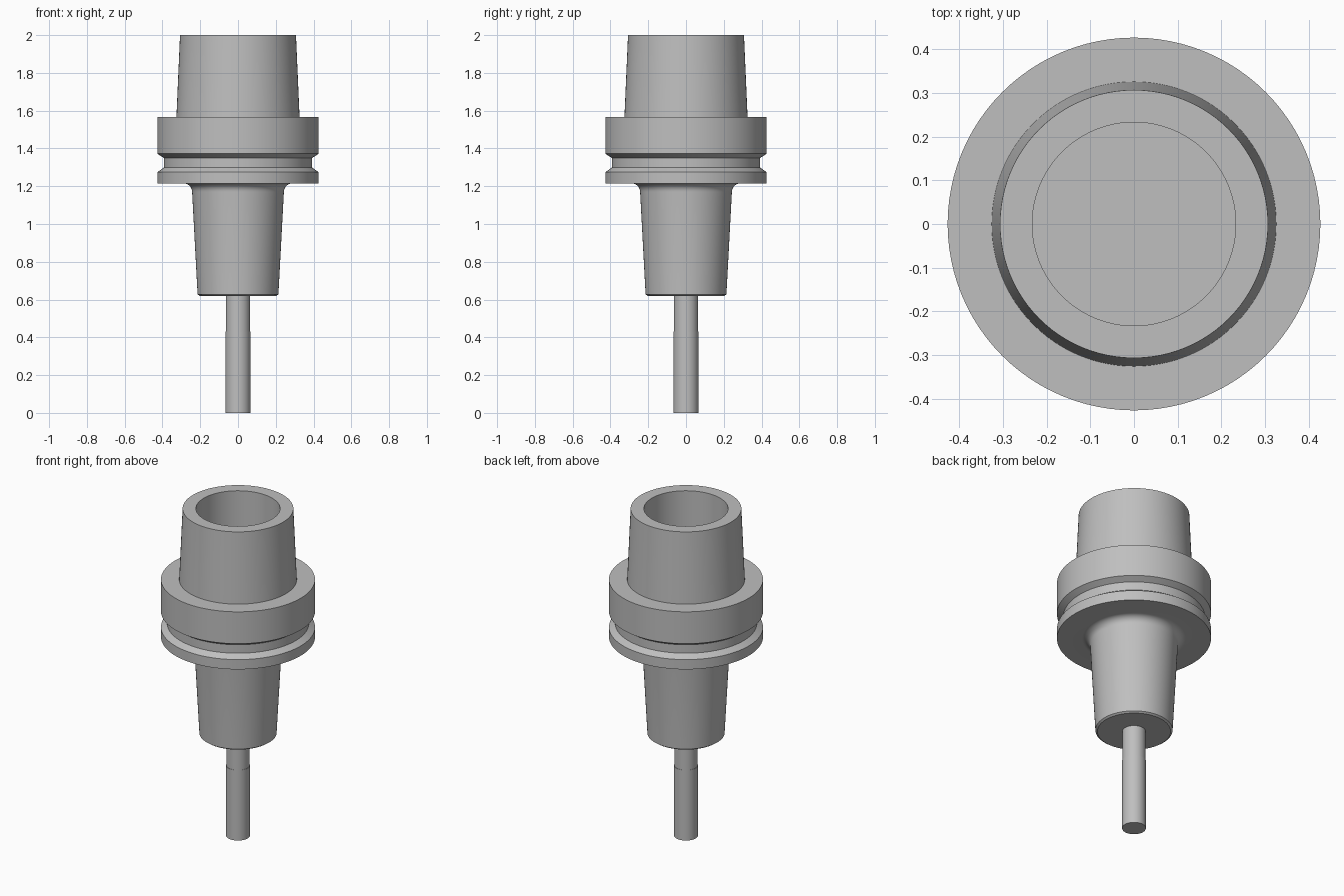
import bpy
import bmesh
from math import cos, sin, pi, radians

SEGMENTS = 96

cube = bpy.data.objects.get("Cube")
if cube:
    bpy.data.objects.remove(cube, do_unlink=True)

steel = bpy.data.materials.new("brushed_grey_steel")
steel.use_nodes = True
grey = (0.52, 0.52, 0.52, 1)
steel.diffuse_color = grey
steel.node_tree.nodes["Principled BSDF"].inputs["Base Color"].default_value = grey


def lathe(name, profile):
    """Turn an (radius, height) outline around z and cap both ends."""
    bm = bmesh.new()
    rings = []
    for r, z in profile:
        angles = [2 * pi * i / SEGMENTS for i in range(SEGMENTS)]
        rings.append([bm.verts.new((r * cos(a), r * sin(a), z)) for a in angles])
    for low, high in zip(rings, rings[1:]):
        for i in range(SEGMENTS):
            j = (i + 1) % SEGMENTS
            bm.faces.new((low[i], low[j], high[j], high[i]))
    bm.faces.new(rings[0][::-1])
    bm.faces.new(rings[-1])
    bmesh.ops.recalc_face_normals(bm, faces=bm.faces)
    mesh = bpy.data.meshes.new(name)
    bm.to_mesh(mesh)
    bm.free()
    mesh.materials.append(steel)
    obj = bpy.data.objects.new(name, mesh)
    bpy.context.collection.objects.link(obj)
    bpy.ops.object.select_all(action="DESELECT")
    obj.select_set(True)
    bpy.context.view_layer.objects.active = obj
    bpy.ops.object.shade_smooth_by_angle(angle=radians(25))
    return obj


# Tool shank, with a slightly slimmer neck going into the holder
lathe("tool_shank", [(0.066, 0), (0.066, 0.43), (0.0645, 0.43), (0.0645, 0.64)])

# Rounded corner between the nose and the flange
FILLET = 0.045
fillet = [(0.243 + FILLET * (1 - cos(t)), 1.17 + FILLET * sin(t))
          for t in [pi / 2 * i / 8 for i in range(9)]]

# Holder: nose, grooved flange, tapered shank and its hollow bore
nose = [(0.203, 0.62), (0.214, 0.628)]
flange = [(0.427, 1.215), (0.427, 1.275), (0.393, 1.298),
          (0.393, 1.35), (0.427, 1.372), (0.427, 1.567)]
taper = [(0.326, 1.567), (0.307, 2.0)]
bore = [(0.233, 2.0), (0.233, 1.5)]
lathe("tool_holder", nose + fillet + flange + taper + bore)
